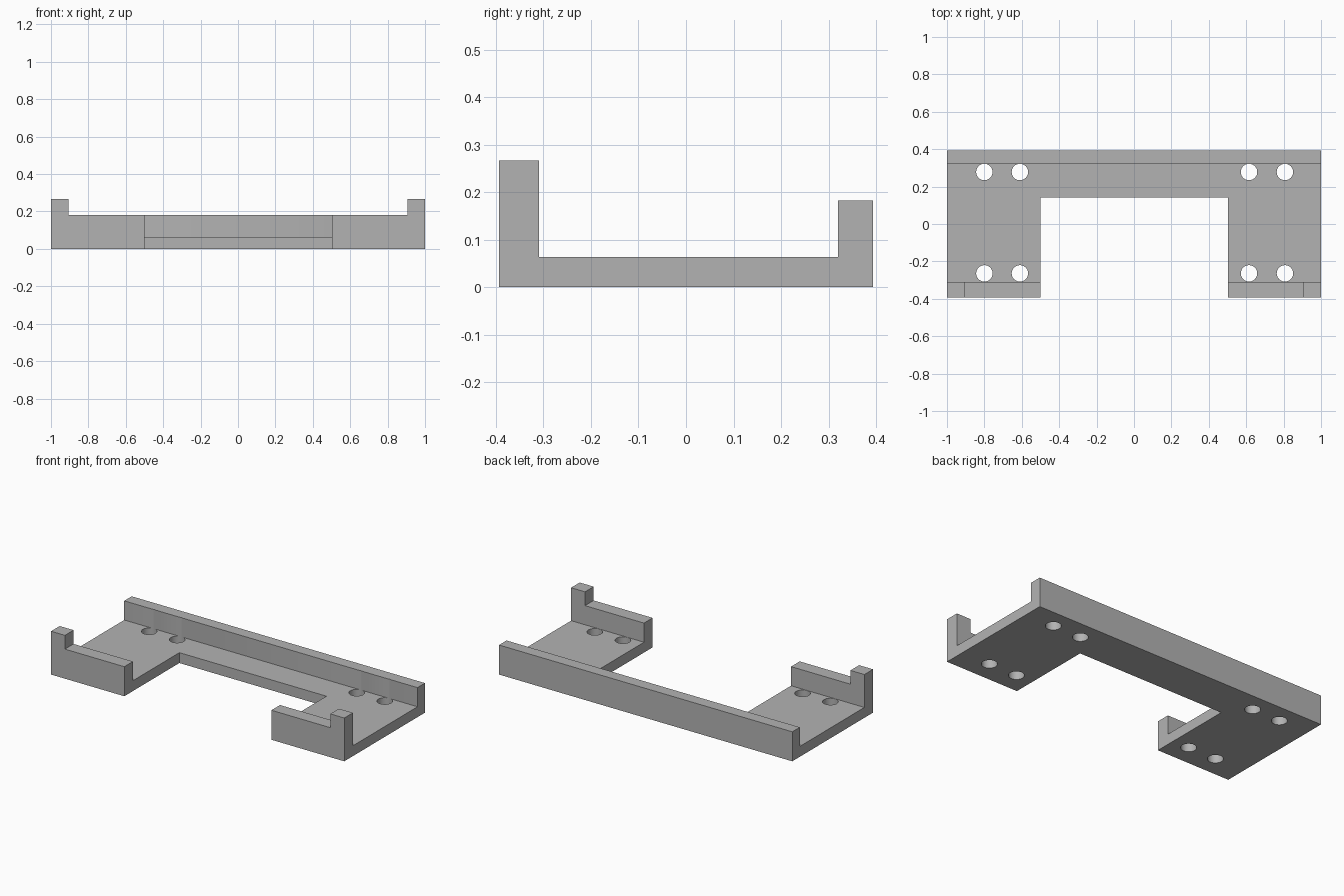
import bpy
import bmesh
import math

if "Cube" in bpy.data.objects:
    bpy.data.objects.remove(bpy.data.objects["Cube"], do_unlink=True)

# Material
GREY = (0.45, 0.45, 0.45, 1)
grey = bpy.data.materials.new("plain grey")
grey.use_nodes = True
grey.diffuse_color = GREY
grey.node_tree.nodes["Principled BSDF"].inputs["Base Color"].default_value = GREY

# Main dimensions
HALF_DEPTH = 0.393
PLATE_TOP, WALL_TOP, POST_TOP = 0.064, 0.182, 0.267
FRONT_INNER, BACK_INNER = -0.309, 0.32


def add_object(name, bm):
    bmesh.ops.recalc_face_normals(bm, faces=bm.faces[:])
    mesh = bpy.data.meshes.new(name)
    bm.to_mesh(mesh)
    bm.free()
    mesh.materials.append(grey)
    obj = bpy.data.objects.new(name, mesh)
    bpy.context.collection.objects.link(obj)
    return obj


def box_cutter(name, low, high):
    bm = bmesh.new()
    bmesh.ops.create_cube(bm, size=1)
    for v in bm.verts:
        v.co = [h if c > 0 else l for c, l, h in zip(v.co, low, high)]
    return add_object(name, bm)


def hole_cutter(name, x, y):
    bm = bmesh.new()
    bmesh.ops.create_cone(bm, cap_ends=True, segments=32,
                          radius1=0.044, radius2=0.044, depth=0.4)
    bmesh.ops.translate(bm, verts=bm.verts, vec=(x, y, 0))
    return add_object(name, bm)


# Bracket body: side section with a front and a back wall, swept along x
section = [(-HALF_DEPTH, 0), (HALF_DEPTH, 0), (HALF_DEPTH, WALL_TOP),
           (BACK_INNER, WALL_TOP), (BACK_INNER, PLATE_TOP),
           (FRONT_INNER, PLATE_TOP), (FRONT_INNER, POST_TOP),
           (-HALF_DEPTH, POST_TOP)]
bm = bmesh.new()
face = bm.faces.new([bm.verts.new((-1, y, z)) for y, z in section])
sweep = bmesh.ops.extrude_face_region(bm, geom=[face])
bmesh.ops.translate(bm, vec=(2, 0, 0), verts=[
    v for v in sweep["geom"] if isinstance(v, bmesh.types.BMVert)])
bracket = add_object("mounting_bracket", bm)

# Lowered front wall between the corner posts, front notch and screw holes
cutters = [
    box_cutter("wall_relief_cutter", (-0.905, -1, WALL_TOP), (0.905, 0, 1)),
    box_cutter("notch_cutter", (-0.5, -1, -1), (0.503, 0.143, 1)),
]
for x in (-0.8, -0.61, 0.615, 0.807):
    for y in (-0.264, 0.278):
        cutters.append(hole_cutter("hole_cutter", x, y))

bpy.ops.object.select_all(action="DESELECT")
bpy.context.view_layer.objects.active = bracket
bracket.select_set(True)
for cutter in cutters:
    cutter.hide_render = True
    cut = bracket.modifiers.new("cut", "BOOLEAN")
    cut.operation = "DIFFERENCE"
    cut.solver = "EXACT"
    cut.object = cutter
    bpy.ops.object.modifier_apply(modifier=cut.name)
    bpy.data.objects.remove(cutter, do_unlink=True)

# Round holes, crisp edges
bpy.ops.object.shade_smooth_by_angle(angle=math.radians(30))
